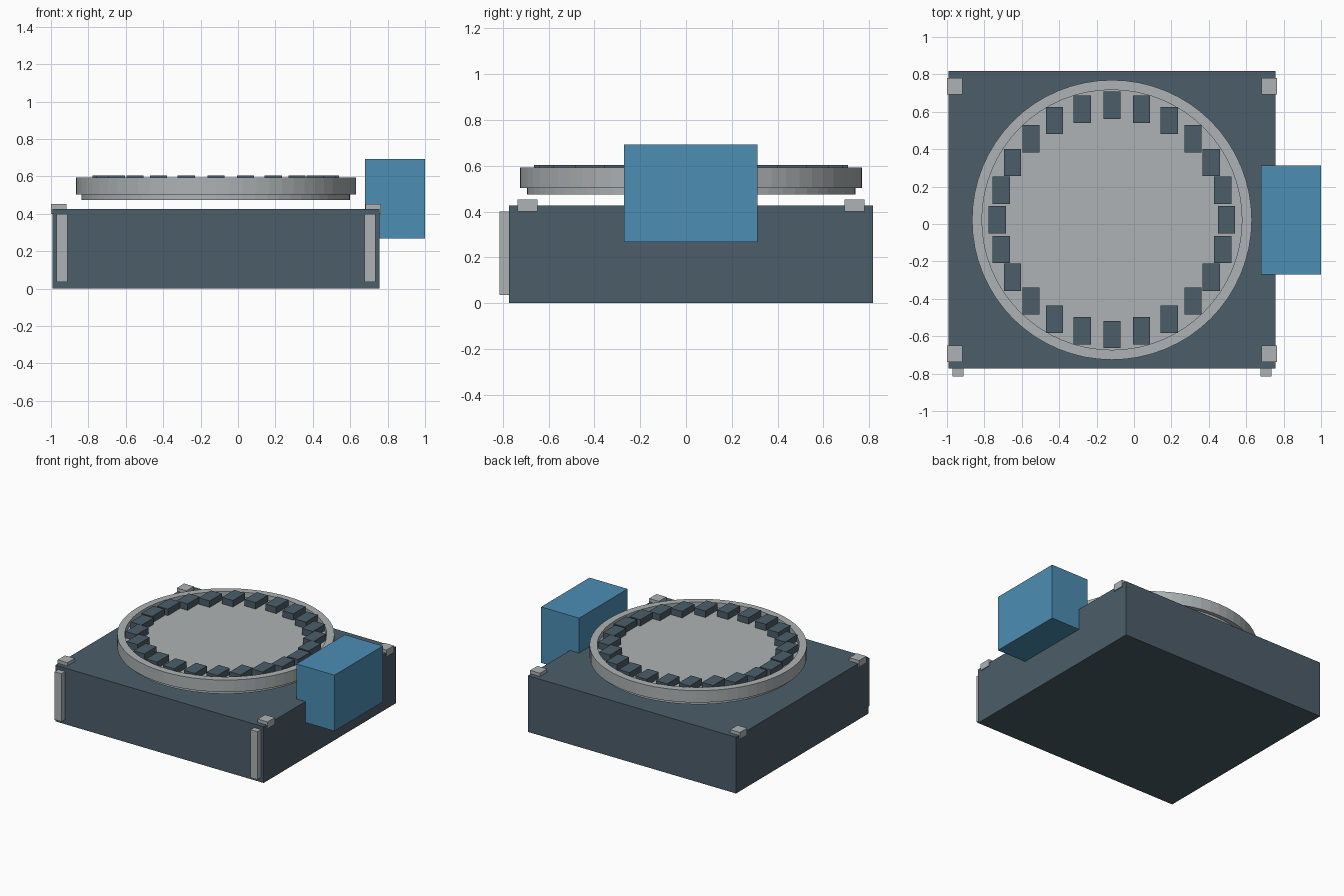
import bpy
import bmesh
from math import cos, sin, pi, radians
from mathutils import Matrix, Vector

default = bpy.data.objects.get("Cube")
if default:
    bpy.data.objects.remove(default, do_unlink=True)

CX, CY = -0.118, 0.022      # axis of body and tray


def material(name, rgb):
    mat = bpy.data.materials.new(name)
    mat.use_nodes = True
    mat.diffuse_color = (*rgb, 1)
    mat.node_tree.nodes["Principled BSDF"].inputs["Base Color"].default_value = (*rgb, 1)
    return mat


SLATE = material("slate", (0.072, 0.11, 0.142))
GREY = material("light_grey", (0.42, 0.45, 0.46))
BLUE = material("blue", (0.072, 0.268, 0.455))


def finish(name, bm, mat):
    bmesh.ops.recalc_face_normals(bm, faces=bm.faces)
    mesh = bpy.data.meshes.new(name)
    bm.to_mesh(mesh)
    bm.free()
    mesh.materials.append(mat)
    obj = bpy.data.objects.new(name, mesh)
    bpy.context.collection.objects.link(obj)
    return obj


def box(name, low, high, mat):
    low, high = Vector(low), Vector(high)
    bm = bmesh.new()
    bmesh.ops.create_cube(bm, size=1, matrix=Matrix.Translation((low + high) / 2)
                          @ Matrix.Diagonal((*(high - low), 1)))
    return finish(name, bm, mat)


def lathe(name, profile, mat, sides=64):
    """Spin a closed (radius, z) profile around the tray axis."""
    bm = bmesh.new()
    verts = [bm.verts.new((CX + r, CY, z)) for r, z in profile]
    edges = [bm.edges.new((verts[i - 1], verts[i])) for i in range(len(verts))]
    bmesh.ops.spin(bm, geom=verts + edges, cent=(CX, CY, 0), axis=(0, 0, 1),
                   angle=2 * pi, steps=sides, use_merge=True)
    bmesh.ops.remove_doubles(bm, verts=bm.verts, dist=0.0005)
    return finish(name, bm, mat)


# Main body and side motor housing
box("body", (-0.993, -0.773, 0), (0.757, 0.817, 0.427), SLATE)
box("motor_housing", (0.68, -0.27, 0.267), (1.0, 0.312, 0.692), BLUE)

# Round tray: floor disc and raised rim
FLOOR = 0.555
bm = bmesh.new()
bmesh.ops.create_cone(bm, cap_ends=True, segments=64, radius1=0.718, radius2=0.718,
                      depth=FLOOR - 0.474,
                      matrix=Matrix.Translation((CX, CY, (FLOOR + 0.474) / 2)))
finish("tray_floor", bm, GREY)
lathe("tray_rim", [(0.695, 0.502), (0.748, 0.502), (0.748, 0.593), (0.695, 0.593)], GREY)

# Ring of slots, all aligned with the body
for i in range(24):
    a = radians(15 * i)
    x, y = CX + 0.613 * cos(a), CY + 0.613 * sin(a)
    box("slot_block", (x - 0.046, y - 0.073, FLOOR - 0.005), (x + 0.046, y + 0.073, 0.604), SLATE)

# Corner pads on top and front corner strips
for sx in (-1, 1):
    for sy in (-1, 1):
        x, y = CX + sx * 0.841, CY + sy * 0.715
        box("corner_pad", (x - 0.041, y - 0.044, 0.4), (x + 0.041, y + 0.044, 0.452), GREY)
    x = CX + sx * 0.823
    box("front_strip", (x - 0.029, -0.816, 0.035), (x + 0.029, -0.77, 0.4), GREY)
